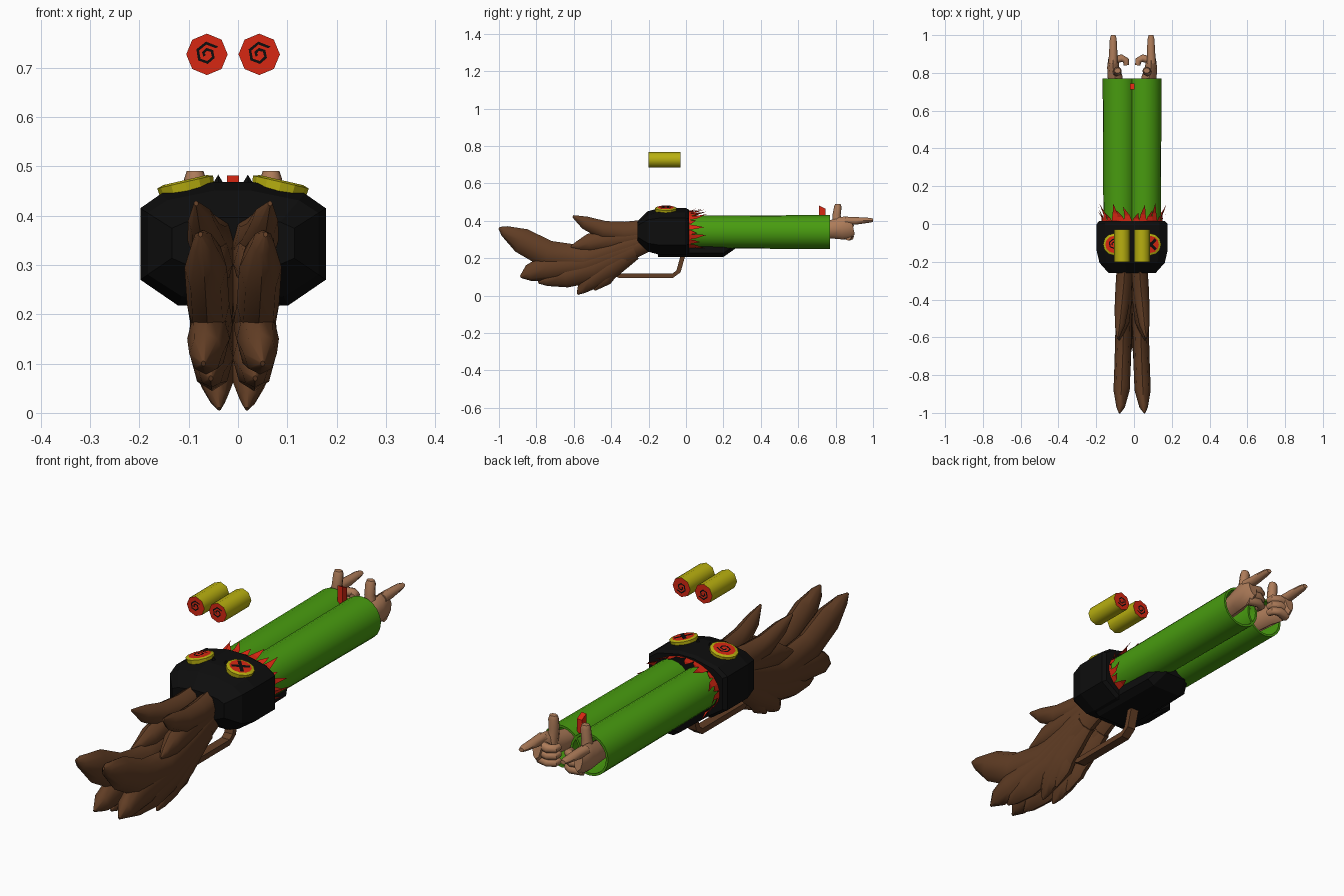
import bpy, bmesh, math, random
from mathutils import Vector, Matrix

if "Cube" in bpy.data.objects:
    bpy.data.objects.remove(bpy.data.objects["Cube"], do_unlink=True)
random.seed(4)
MID = -0.01  # symmetry plane
SIDES = (("left", 1), ("right", -1))


def material(name, rgb):
    m = bpy.data.materials.new(name)
    m.use_nodes = True
    m.diffuse_color = (*rgb, 1)
    m.node_tree.nodes["Principled BSDF"].inputs["Base Color"].default_value = (*rgb, 1)
    return m


GREEN = material("barrel green", (0.065, 0.33, 0.005))
BLACK = material("black", (0.004, 0.004, 0.004))
RED = material("flame red", (0.68, 0.02, 0.006))
YELLOW = material("yellow", (0.48, 0.43, 0.005))
BROWN = material("feather brown", (0.12, 0.047, 0.018))
SKIN = material("skin", (0.42, 0.2, 0.1))


def finish(name, bm, mats, smooth=0, recalc=True):
    if recalc:
        bmesh.ops.recalc_face_normals(bm, faces=bm.faces)
    mesh = bpy.data.meshes.new(name)
    bm.to_mesh(mesh)
    bm.free()
    ob = bpy.data.objects.new(name, mesh)
    bpy.context.collection.objects.link(ob)
    for m in mats:
        mesh.materials.append(m)
    if smooth:
        bpy.ops.object.select_all(action="DESELECT")
        ob.select_set(True)
        bpy.context.view_layer.objects.active = ob
        bpy.ops.object.shade_smooth_by_angle(angle=math.radians(smooth))
    return ob


def loft(bm, rings, cap_start=True, cap_end=True):
    vs = [[bm.verts.new(p) for p in r] for r in rings]
    n = len(vs[0])
    for a, b in zip(vs, vs[1:]):
        for i in range(n):
            j = (i + 1) % n
            bm.faces.new((a[i], a[j], b[j], b[i]))
    if cap_start:
        bm.faces.new(vs[0][::-1])
    if cap_end:
        bm.faces.new(vs[-1])


def sweep(bm, path, side, n=8, turn=0):
    """Tube along (point, width, thickness); thickness runs along side."""
    side = Vector(side)
    rings = []
    for i, (p, w, t) in enumerate(path):
        d = Vector(path[min(i + 1, len(path) - 1)][0]) - Vector(path[max(i - 1, 0)][0])
        up = d.cross(side).normalized()
        angs = [turn + math.tau * k / n for k in range(n)]
        rings.append([Vector(p) + up * w * math.cos(a) + side * t * math.sin(a) for a in angs])
    loft(bm, rings)


def wing(name, s, feathers, x_root, x_tip):
    bm = bmesh.new()
    for k, f in enumerate(feathers):
        path = []
        for i, (y, z, w) in enumerate(f):
            u = i / (len(f) - 1)
            x = MID + s * (x_root + (x_tip[k] - x_root) * u)
            path.append(((x, y, z), w, min(0.043, w * 0.75)))
        sweep(bm, path, (1, 0, 0), 8)
    finish(name, bm, [BROWN], 50)


# Wing shaped stock
REAR = [
    [(-.28, .28, .06), (-.55, .19, .08), (-.74, .22, .075), (-.88, .295, .068), (-.97, .345, .03), (-1, .362, .006)],
    [(-.28, .26, .06), (-.55, .17, .08), (-.75, .15, .07), (-.84, .12, .045), (-.885, .1, .006)],
    [(-.28, .25, .06), (-.5, .15, .08), (-.65, .11, .068), (-.75, .085, .035), (-.79, .07, .006)],
    [(-.28, .24, .05), (-.42, .15, .07), (-.52, .08, .055), (-.56, .03, .025), (-.58, .008, .005)],
    [(-.3, .24, .05), (-.39, .16, .05), (-.44, .09, .045), (-.49, .03, .006)],
]
FRONT = [
    [(-.18, .34, .07), (-.33, .335, .06), (-.44, .35, .05), (-.54, .39, .035), (-.605, .425, .006)],
    [(-.18, .33, .07), (-.4, .3, .065), (-.52, .28, .05), (-.58, .266, .025), (-.615, .262, .006)],
    [(-.18, .31, .07), (-.35, .26, .06), (-.48, .215, .045), (-.55, .195, .025), (-.58, .185, .006)],
    [(-.18, .31, .06), (-.31, .245, .06), (-.4, .18, .04), (-.45, .14, .006)],
]
for side, s in SIDES:
    wing(side + "_rear_wing", s, REAR, 0.04, (.066, .06, .045, .028, .03))
    wing(side + "_front_wing", s, FRONT, 0.035, (.075, .07, .065, .05))

# Trigger guard
bm = bmesh.new()
pts = [(-.43, .2), (-.39, .125), (-.36, .107), (-.07, .107), (-.04, .13), (-.012, .23)]
sweep(bm, [((MID, y, z), .017, .028) for y, z in pts], (1, 0, 0), 4, math.pi / 4)
finish("trigger_guard", bm, [BROWN])

# Receiver, faceted block
HALF = [(.04, .468), (.145, .445), (.188, .415), (.188, .27), (.112, .218)]
OUTLINE = HALF + [(-x, z) for x, z in reversed(HALF)]
bm = bmesh.new()
loft(bm, [[(MID + x * sx, y, .345 + (z - .345) * sz) for x, z in OUTLINE]
          for y, sx, sz in ((-.26, .66, .42), (-.205, .92, .86), (-.14, 1, 1), (0, 1, 1), (.015, .93, .93))])
finish("receiver", bm, [BLACK])

# Fore-end under the barrels
bm = bmesh.new()
loft(bm, [[(MID + a * w, y, z) for a, z in ((-1, .3), (1, .3), (1, lo + .02), (.7, lo), (-.7, lo), (-1, lo + .02))]
          for y, w, lo in ((-.15, .11, .207), (.2, .1, .207), (.262, .07, .25))])
finish("fore_end", bm, [BLACK])

# Hollow barrels
for side, s in SIDES:
    bm = bmesh.new()
    loft(bm, [[(MID + s * .065 + r * math.cos(math.tau * k / 20), y, .34 + r * math.sin(math.tau * k / 20))
               for k in range(20)] for y, r in ((0, .087), (.77, .091), (.77, .081), (.4, .078))])
    finish(side + "_barrel", bm, [GREEN], 40)

# Front sight
bm = bmesh.new()
loft(bm, [[(MID + a * .012, y, z) for a, y in ((-1, .712), (1, .712), (1, .745), (-1, .745))]
          for z in (.37, .465)])
for v in bm.verts:
    if v.co.z > .4 and v.co.y < .73:
        v.co.z += .016
finish("front_sight", bm, [RED])

# Flame collar of curved spikes
bm = bmesh.new()
COUNT = 26


def collar(a, k, y):
    return (MID + .163 * k * math.cos(a), y, .34 + .115 * k * math.sin(a))


for i in range(COUNT):
    a = math.tau * i / COUNT
    if math.sin(a) < -.8:
        continue
    h = math.tau / COUNT * .62
    length = random.uniform(.085, .115) if i % 2 else random.uniform(.055, .08)
    lean = random.uniform(-.08, .16)
    v = [bm.verts.new(collar(*q)) for q in (
        (a - h, .99, 0), (a + h, .99, 0), (a + h * .6 + lean * .3, 1, length * .5),
        (a - h * .6 + lean * .3, 1, length * .5), (a + lean, 1.13, length))]
    bm.faces.new(v[:4])
    bm.faces.new((v[3], v[2], v[4]))
finish("flame_collar", bm, [RED], recalc=False)

# Hands pointing out of the muzzles
for side, s in SIDES:
    bm = bmesh.new()

    def limb(path, axis):
        sweep(bm, [((MID + s * x, y, z), w, t) for x, y, z, w, t in path], axis)

    limb([(.08, .68, .345, .04, .035), (.09, .78, .355, .05, .04), (.1, .83, .36, .06, .032),
          (.1, .87, .365, .06, .027), (.1, .893, .37, .045, .02)], (1, 0, 0))
    limb([(.102, .85, .4, .022, .024), (.1, .91, .4, .02, .022), (.1, .98, .403, .013, .018),
          (.1, 1, .403, .009, .012)], (1, 0, 0))
    limb([(.085, .81, .37, .03, .025), (.078, .805, .43, .022, .022), (.077, .812, .475, .02, .022),
          (.077, .812, .49, .014, .017)], (1, 0, 0))
    for z in (.375, .345, .315):
        limb([(.105, .865, z, .02, .02), (.055, .878, z, .02, .019), (.033, .866, z, .018, .018),
              (.03, .84, z, .014, .014)], (0, 0, 1))
    finish(side + "_hand", bm, [SKIN], 50)


# Painted marks as thin plates
def spiral(name, mat, size):
    bm = bmesh.new()
    rows = []
    for k in range(10):
        a, r = k * math.tau / 6 + .6, size * (1 - k * .085)
        w = size * .12
        rows.append([bm.verts.new(mat @ Vector((q * math.cos(a), q * math.sin(a), .002))) for q in (r + w, r - w)])
    for p, q in zip(rows, rows[1:]):
        bm.faces.new((p[0], q[0], q[1], p[1]))
    finish(name, bm, [BLACK], recalc=False)


def cross(name, mat, size):
    bm = bmesh.new()
    for turn in (1, -1):
        m = mat @ Matrix.Translation((0, 0, .002)) @ Matrix.Rotation(turn * math.pi / 4, 4, "Z")
        bm.faces.new([bm.verts.new(m @ Vector((x * size, y * size * .2, 0)))
                      for x, y in ((-1, -1), (1, -1), (1, 1), (-1, 1))])
    finish(name, bm, [BLACK], recalc=False)


# Floating shells with red ends
for side, s in SIDES:
    x = MID + s * .053
    bm = bmesh.new()
    loft(bm, [[(x + .042 * math.sin(math.tau * k / 8), y, .727 + .042 * math.cos(math.tau * k / 8))
               for k in range(8)] for y in (-.2, -.03)])
    for f in bm.faces:
        f.material_index = len(f.verts) > 4
    finish(side + "_shell", bm, [YELLOW, RED], 50)
    for end, y, t in (("front", -.2, 1), ("back", -.03, -1)):
        m = Matrix.Translation((x, y, .727)) @ Matrix.Rotation(t * math.pi / 2, 4, "X")
        spiral(f"{side}_shell_{end}_mark", m, .025)

# Round badges on the receiver, with a small black tooth beside each
for side, s in SIDES:
    m = Matrix.Translation((MID + s * .098, -.108, .472)) @ Matrix.Rotation(s * math.radians(13), 4, "Y")
    bm = bmesh.new()
    loft(bm, [[m @ Vector((r * math.cos(math.tau * k / 12), r * math.sin(math.tau * k / 12), z))
               for k in range(12)] for r, z in ((.056, -.025), (.058, -.004), (.045, 0))])
    for f in bm.faces:
        f.material_index = len(f.verts) > 4
    finish(side + "_badge", bm, [YELLOW, RED])
    (cross if s > 0 else spiral)(side + "_badge_mark", m, .038 if s > 0 else .03)
    bm = bmesh.new()
    tooth = Matrix.Translation((MID + s * .03, -.11, .468))
    bmesh.ops.create_cone(bm, cap_ends=True, segments=4, radius1=.018, radius2=0, depth=.03, matrix=tooth)
    finish(side + "_badge_tooth", bm, [BLACK])
